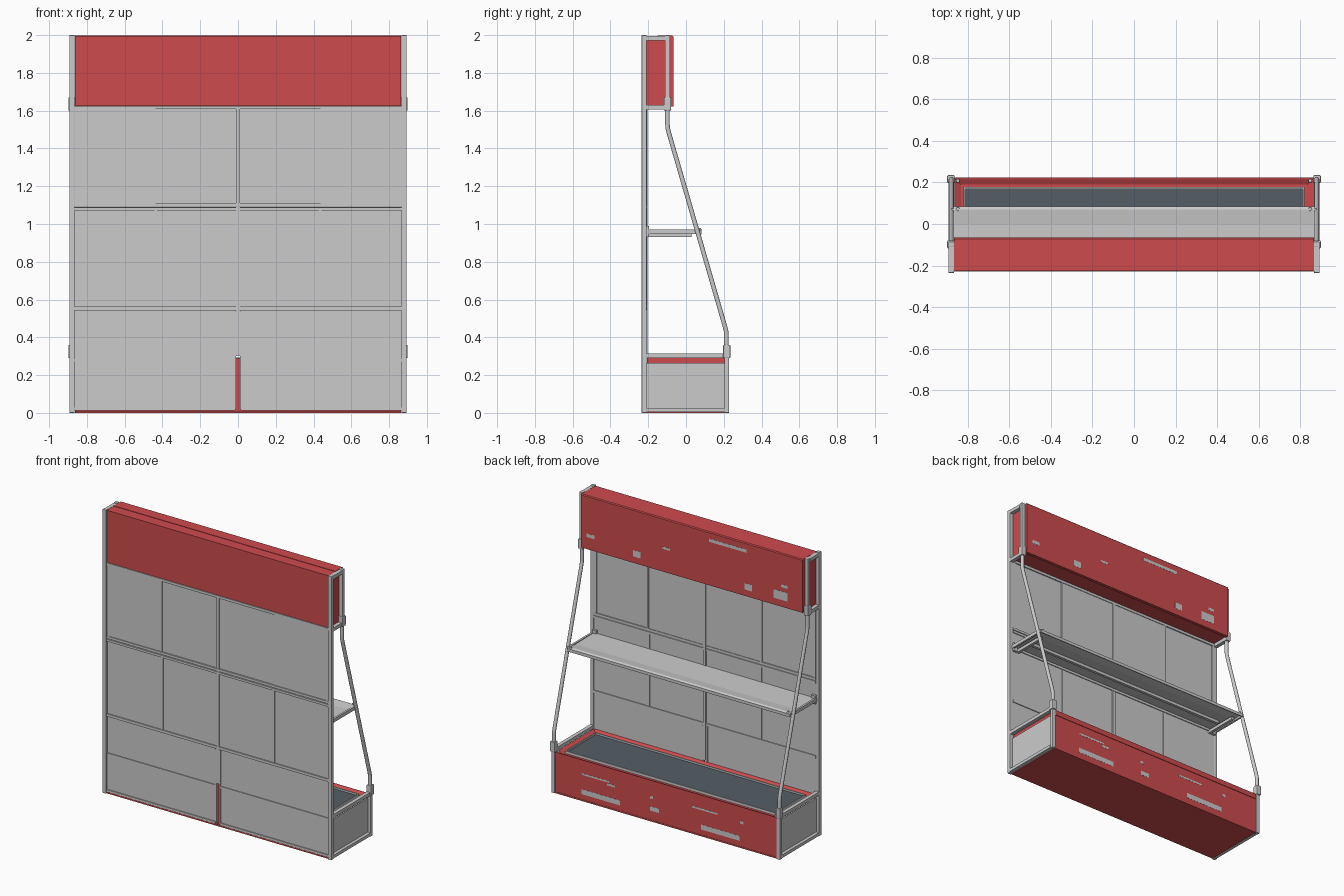
import bpy, bmesh

if "Cube" in bpy.data.objects:
    bpy.data.objects.remove(bpy.data.objects["Cube"])

def mat(name, rgb):
    m = bpy.data.materials.new(name)
    m.diffuse_color = (*rgb, 1)
    m.use_nodes = True
    m.node_tree.nodes["Principled BSDF"].inputs["Base Color"].default_value = m.diffuse_color
    return m

RED = mat("red_paint", (0.62, 0.07, 0.075))
SLATE = mat("slate_liner", (0.09, 0.11, 0.13))

def add_mesh(name, bm, m=None):
    bmesh.ops.recalc_face_normals(bm, faces=bm.faces)
    me = bpy.data.meshes.new(name)
    bm.to_mesh(me)
    bm.free()
    ob = bpy.data.objects.new(name, me)
    bpy.context.collection.objects.link(ob)
    if m:
        me.materials.append(m)
    return ob

def box(name, x, y, z, m=None, bevel=0):
    """Box from (min, max) ranges."""
    bm = bmesh.new()
    bmesh.ops.create_cube(bm, size=1)
    for v in bm.verts:
        v.co = [(r[0] + r[1]) / 2 + c * (r[1] - r[0]) for r, c in zip((x, y, z), v.co)]
    if bevel:
        bmesh.ops.bevel(bm, geom=bm.edges[:], offset=bevel, segments=2, profile=0.5, affect='EDGES')
    return add_mesh(name, bm, m)

def extrude_x(name, prof, x0, x1, m=None):
    """Extrude a closed (y, z) profile along x."""
    bm = bmesh.new()
    f = bm.faces.new([bm.verts.new((x0, y, z)) for y, z in prof])
    r = bmesh.ops.extrude_face_region(bm, geom=[f])
    bmesh.ops.translate(bm, verts=[v for v in r["geom"] if isinstance(v, bmesh.types.BMVert)],
                        vec=(x1 - x0, 0, 0))
    return add_mesh(name, bm, m)

def tube(name, x, pts, radius):
    cu = bpy.data.curves.new(name, 'CURVE')
    cu.dimensions = '3D'
    cu.bevel_depth = radius
    cu.bevel_resolution = 3
    cu.use_fill_caps = True
    sp = cu.splines.new('POLY')
    sp.points.add(len(pts) - 1)
    for p, (y, z) in zip(sp.points, pts):
        p.co = (x, y, z, 1)
    sp.use_smooth = True
    ob = bpy.data.objects.new(name, cu)
    bpy.context.collection.objects.link(ob)

# Side frames, mirrored left and right
for s, side in ((-1, "left"), (1, "right")):
    def sx(a, b):
        return tuple(sorted((s * a, s * b)))
    P = sx(0.865, 0.892)
    box(f"{side}_main_post", P, (-0.235, -0.208), (0, 2.0), bevel=0.003)
    box(f"{side}_header_post", P, (-0.111, -0.085), (1.6, 2.0), bevel=0.003)
    box(f"{side}_base_post", P, (0.203, 0.228), (0, 0.315), bevel=0.003)
    for n, z, y1 in (("header_top", 1.972, -0.111), ("header_bottom", 1.605, -0.111),
                     ("base_top", 0.29, 0.203)):
        box(f"{side}_{n}_rail", P, (-0.208, y1), (z, z + 0.024))
    box(f"{side}_base_bottom_rail", P, (-0.208, 0.203), (0.005, 0.027))
    # Sloping tube and its clamp sleeves
    tube(f"{side}_brace_tube", s * 0.879,
         [(-0.098, 1.64), (-0.098, 1.525), (-0.097, 1.51), (-0.092, 1.487),
          (0.207, 0.455), (0.213, 0.43), (0.214, 0.415), (0.214, 0.31)], 0.0125)
    box(f"{side}_upper_sleeve", sx(0.862, 0.898), (-0.117, -0.079), (1.6, 1.67), bevel=0.005)
    box(f"{side}_lower_sleeve", sx(0.862, 0.898), (0.197, 0.235), (0.29, 0.36), bevel=0.005)
    # Side panels of base
    box(f"{side}_base_side_panel", sx(0.862, 0.87), (-0.208, 0.203), (0.027, 0.265))
    # Shelf supports and bolts
    box(f"{side}_shelf_bracket", sx(0.815, 0.835), (-0.21, 0.03), (0.93, 0.952))
    box(f"{side}_shelf_end_rail", sx(0.862, 0.876), (-0.21, 0.075), (0.948, 0.972))
    box(f"{side}_shelf_hook", sx(0.84, 0.87), (-0.215, -0.195), (0.93, 0.99))
    for n, y, z in (("base", 0.208, 0.293), ("shelf", 0.072, 0.972)):
        bm = bmesh.new()
        bmesh.ops.create_cone(bm, cap_ends=True, segments=12, radius1=0.01, radius2=0.008, depth=0.012)
        bmesh.ops.translate(bm, verts=bm.verts, vec=(s * 0.847, y, z))
        add_mesh(f"{side}_{n}_bolt", bm)
    # Back wall panels
    box(f"{side}_upper_outer_panel", sx(0.443, 0.845), (-0.222, -0.214), (1.11, 1.61))
    box(f"{side}_upper_inner_panel", sx(0.008, 0.443), (-0.218, -0.210), (1.11, 1.61))
    box(f"{side}_upper_edge_strip", sx(0.845, 0.866), (-0.226, -0.208), (1.1, 1.61))
    box(f"{side}_middle_panel", sx(0.008, 0.866), (-0.220, -0.212), (0.555, 1.09))
    box(f"{side}_middle_mullion", sx(0.428, 0.443), (-0.226, -0.206), (0.565, 1.075))
    box(f"{side}_upper_mullion", sx(0.437, 0.447), (-0.222, -0.206), (1.11, 1.61))
    box(f"{side}_lower_panel", sx(0.012, 0.866), (-0.220, -0.212), (0.28, 0.545))
    box(f"{side}_base_back_panel", sx(0.012, 0.866), (-0.222, -0.214), (0.015, 0.28))
    box(f"{side}_lower_rail", sx(0.018, 0.866), (-0.226, -0.210), (0.272, 0.286))
    box(f"{side}_foot_rail", sx(0.018, 0.866), (-0.228, -0.210), (0.012, 0.028))
    box(f"{side}_lower_stile", sx(0.01, 0.022), (-0.226, -0.210), (0.02, 0.54))

# Back wall rails and centre mullion
for n, z0, z1 in (("top", 1.608, 1.626), ("upper", 1.072, 1.088), ("upper_lip", 1.093, 1.11),
                  ("middle", 0.543, 0.562)):
    box(f"back_{n}_rail", (-0.866, 0.866), (-0.228, -0.206), (z0, z1))
box("centre_mullion", (-0.01, 0.01), (-0.227, -0.204), (0.3, 1.61))

# Header: box body with a wrapped front board
box("header_body", (-0.864, 0.864), (-0.226, -0.088), (1.628, 1.995), RED)
extrude_x("header_board", [(-0.088, 1.622), (-0.066, 1.622), (-0.066, 1.992), (-0.072, 1.998),
                           (-0.15, 1.998), (-0.15, 1.99), (-0.088, 1.99)], -0.864, 0.864, RED)

# Base: red trough with inset liner
bm = bmesh.new()
bmesh.ops.create_cube(bm, size=1)
for v in bm.verts:
    v.co = (v.co.x * 1.724, 0.0065 + v.co.y * 0.427, 0.1455 + v.co.z * 0.291)
top = max(bm.faces, key=lambda f: f.calc_center_median().z)
bmesh.ops.inset_region(bm, faces=[top], thickness=0.042)
bmesh.ops.translate(bm, verts=top.verts, vec=(0, 0, -0.015))
add_mesh("base_trough", bm, RED)
box("base_liner", (-0.815, 0.815), (-0.16, 0.173), (0.272, 0.282), SLATE)
for n, x, y in (("rear", (-0.82, 0.82), (-0.165, -0.157)), ("front", (-0.82, 0.82), (0.169, 0.178)),
                ("left", (-0.82, -0.812), (-0.157, 0.169)), ("right", (0.812, 0.82), (-0.157, 0.169))):
    box(f"liner_trim_{n}", x, y, (0.272, 0.294))
box("base_bottom_plate", (-0.864, 0.864), (-0.226, 0.222), (0, 0.01), RED)
box("base_front_lip", (-0.864, 0.864), (0.219, 0.224), (0.255, 0.291), RED)

# Shelf: folded sheet with down-turned lips
extrude_x("shelf", [(-0.208, 0.945), (-0.208, 0.968), (0.0, 0.965), (0.07, 0.973), (0.083, 0.966),
                    (0.083, 0.945), (0.077, 0.945), (0.077, 0.962), (0.068, 0.967), (0.0, 0.959),
                    (-0.202, 0.962), (-0.202, 0.945)], -0.868, 0.868)
box("shelf_under_rail", (-0.8, 0.8), (-0.1, -0.08), (0.94, 0.961))

# Plain pale label plates: (x, z, width, height)
def plates(name, y, rows):
    for i, (x, z, w, h) in enumerate(rows):
        box(f"{name}_{i + 1}", (x - w / 2, x + w / 2), (y - 0.002, y + 0.001),
            (z - h / 2, z + h / 2))

plates("header_plate", -0.066, [(0.79, 1.72, 0.06, 0.025), (0.43, 1.69, 0.06, 0.045),
       (0.2, 1.79, 0.06, 0.016), (-0.28, 1.94, 0.29, 0.022), (-0.44, 1.69, 0.06, 0.045),
       (-0.69, 1.70, 0.11, 0.06), (-0.72, 1.77, 0.05, 0.02)])
plates("base_plate", 0.220, [(0.51, 0.065, 0.3, 0.035), (-0.42, 0.065, 0.3, 0.035),
       (0.55, 0.19, 0.21, 0.012), (-0.3, 0.19, 0.2, 0.012), (0.43, 0.17, 0.06, 0.014),
       (0.115, 0.17, 0.025, 0.018), (-0.59, 0.18, 0.025, 0.018), (0.09, 0.09, 0.07, 0.03)])
